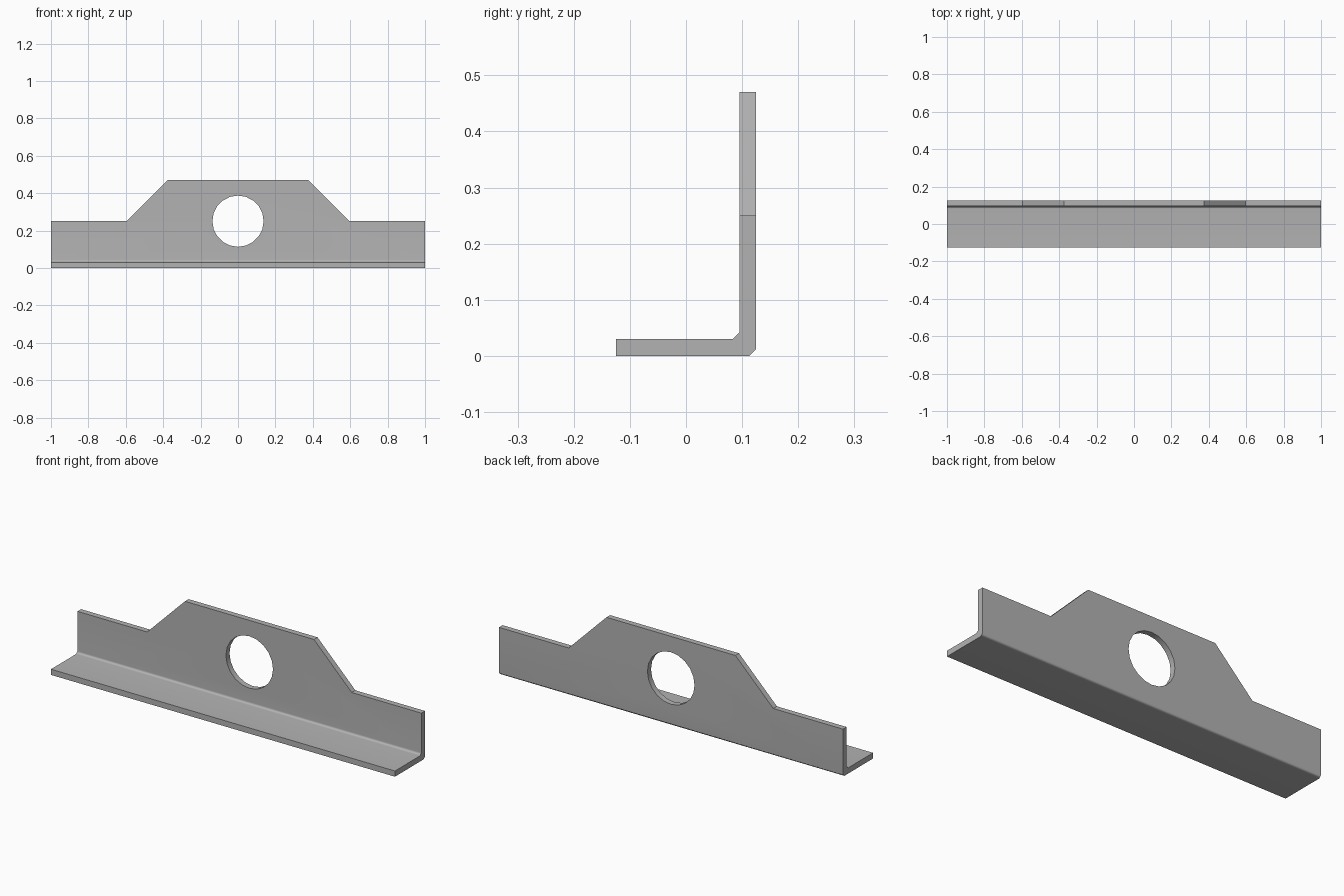
import bpy, bmesh, math
from mathutils import Matrix

if "Cube" in bpy.data.objects:
    bpy.data.objects.remove(bpy.data.objects["Cube"])

steel = bpy.data.materials.new("grey_steel")
steel.diffuse_color = (0.45, 0.45, 0.45, 1)
steel.use_nodes = True
steel.node_tree.nodes["Principled BSDF"].inputs["Base Color"].default_value = steel.diffuse_color


def new_object(name, bm):
    bmesh.ops.recalc_face_normals(bm, faces=bm.faces)
    mesh = bpy.data.meshes.new(name)
    bm.to_mesh(mesh)
    bm.free()
    obj = bpy.data.objects.new(name, mesh)
    bpy.context.collection.objects.link(obj)
    mesh.materials.append(steel)
    return obj


def prism(name, points, offset):
    """Extrude a closed outline along an offset."""
    bm = bmesh.new()
    face = bm.faces.new([bm.verts.new(p) for p in points])
    out = bmesh.ops.extrude_face_region(bm, geom=[face])
    verts = [v for v in out["geom"] if isinstance(v, bmesh.types.BMVert)]
    bmesh.ops.translate(bm, verts=verts, vec=offset)
    return new_object(name, bm)


# L-section rail with a bevelled bend, as tall as the raised centre
section = [(-.125, 0), (.113, 0), (.125, .012), (.125, .47), (.095, .47),
           (.095, .042), (.083, .03), (-.125, .03)]
bracket = prism("angle_bracket", [(-1, y, z) for y, z in section], (2, 0, 0))

# Cutters: sloped shoulder on each side, and the round hole
cutters = []
for side in (-1, 1):
    shoulder = [(.595, .25), (1.1, .25), (1.1, .6), (.245, .6)]
    shoulder = [(.595, .25), (1.1, .25), (1.1, .6), (.247, .6), (.375, .47)]
    cutters.append(prism("shoulder_cutter",
                         [(side * x, -.3, z) for x, z in shoulder], (0, .6, 0)))
bm = bmesh.new()
bmesh.ops.create_cone(bm, cap_ends=True, segments=20, radius1=.137, radius2=.137, depth=.1,
                      matrix=Matrix.Translation((0, .11, .25)) @ Matrix.Rotation(math.pi / 2, 4, 'X'))
cutters.append(new_object("hole_cutter", bm))

bpy.context.view_layer.objects.active = bracket
bracket.select_set(True)
for cutter in cutters:
    cut = bracket.modifiers.new("cut", 'BOOLEAN')
    cut.operation, cut.solver, cut.object = 'DIFFERENCE', 'EXACT', cutter
    bpy.ops.object.modifier_apply(modifier=cut.name)
    bpy.data.objects.remove(cutter)

# Smooth only the bend (edges along x) and the hole wall
bm = bmesh.new()
bm.from_mesh(bracket.data)
for face in bm.faces:
    face.smooth = True
for edge in bm.edges:
    angle = math.degrees(edge.calc_face_angle(math.pi))
    a, b = edge.verts
    along_x = abs(a.co.x - b.co.x) > .5
    edge.smooth = angle < 30 or (along_x and angle < 50)
bm.to_mesh(bracket.data)
bm.free()
weighted = bracket.modifiers.new("flat_sides", 'WEIGHTED_NORMAL')
weighted.keep_sharp = True
